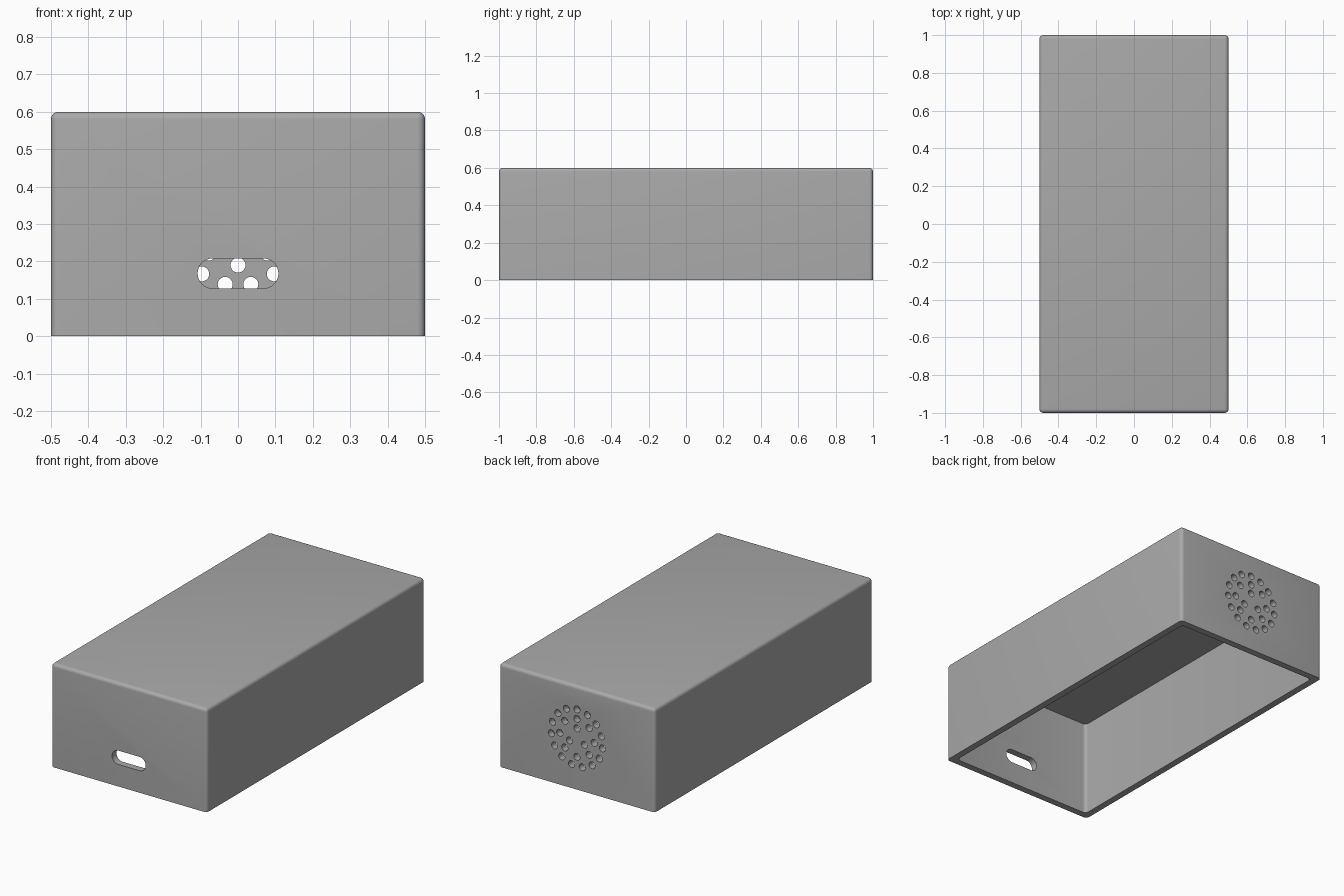
import bpy, bmesh, math
from mathutils import Matrix, Vector

if "Cube" in bpy.data.objects:
    bpy.data.objects.remove(bpy.data.objects["Cube"])

WIDTH, LENGTH, HEIGHT, WALL, ROUND = 1.0, 2.0, 0.6, 0.04, 0.02

grey = bpy.data.materials.new("plain_grey")
grey.use_nodes = True
color = (0.4, 0.4, 0.4, 1)
grey.diffuse_color = color
grey.node_tree.nodes["Principled BSDF"].inputs["Base Color"].default_value = color


def make_object(name, bm):
    mesh = bpy.data.meshes.new(name)
    bm.normal_update()
    bm.to_mesh(mesh)
    bm.free()
    mesh.materials.append(grey)
    obj = bpy.data.objects.new(name, mesh)
    bpy.context.collection.objects.link(obj)
    return obj


def rounded_box(name, size, bottom, top, round_top):
    """Box with rounded upright edges and, if asked, a rounded top rim."""
    bm = bmesh.new()
    bmesh.ops.create_cube(bm, size=1)
    for v in bm.verts:
        v.co = Vector((v.co.x * size[0], v.co.y * size[1], top if v.co.z > 0 else bottom))
    edges = [e for e in bm.edges
             if abs(e.verts[0].co.z - e.verts[1].co.z) > 0.1
             or (round_top and min(v.co.z for v in e.verts) > top - 0.01)]
    bmesh.ops.bevel(bm, geom=edges, offset=ROUND, segments=5, profile=0.5, affect='EDGES')
    return make_object(name, bm)


def cut(target, cutter):
    cutter.hide_render = True
    mod = target.modifiers.new("cut", 'BOOLEAN')
    mod.operation, mod.solver, mod.object = 'DIFFERENCE', 'EXACT', cutter
    bpy.context.view_layer.objects.active = target
    bpy.ops.object.modifier_apply(modifier=mod.name)
    bpy.data.objects.remove(cutter)


# Shell, open underneath
case = rounded_box("case_shell", (WIDTH, LENGTH), 0, HEIGHT, True)
cavity = rounded_box("cavity_cutter", (WIDTH - 2 * WALL, LENGTH - 2 * WALL),
                     -0.2, HEIGHT - WALL, False)
cut(case, cavity)

# Cable slot through the front wall
bm = bmesh.new()
outline = []
for i in range(34):
    side = 1 if i < 17 else -1
    angle = math.pi * ((i % 17) / 16 - 0.5) + (0 if side > 0 else math.pi)
    outline.append(bm.verts.new((side * 0.068 + 0.04 * math.cos(angle), -1.05,
                                 0.168 + 0.04 * math.sin(angle))))
face = bm.faces.new(outline)
extruded = bmesh.ops.extrude_face_region(bm, geom=[face])
bmesh.ops.translate(bm, vec=(0, 0.15, 0),
                    verts=[v for v in extruded["geom"] if isinstance(v, bmesh.types.BMVert)])
bmesh.ops.recalc_face_normals(bm, faces=bm.faces)
cut(case, make_object("slot_cutter", bm))

# Speaker holes through the back wall, in three rings
bm = bmesh.new()
for ring, count in enumerate((3, 8, 15), start=1):
    for i in range(count):
        angle = math.tau * i / count
        radius = 0.055 * ring
        place = Matrix.Translation((radius * math.sin(angle), LENGTH / 2 - WALL / 2,
                                    0.3 + radius * math.cos(angle)))
        bmesh.ops.create_cone(bm, cap_ends=True, segments=24, radius1=0.02, radius2=0.02,
                              depth=0.1, matrix=place @ Matrix.Rotation(math.pi / 2, 4, 'X'))
cut(case, make_object("speaker_hole_cutter", bm))

# Smooth the rounded edges, keep the corners crisp
bpy.ops.object.select_all(action='DESELECT')
case.select_set(True)
bpy.context.view_layer.objects.active = case
bpy.ops.object.shade_smooth_by_angle(angle=math.radians(35))
